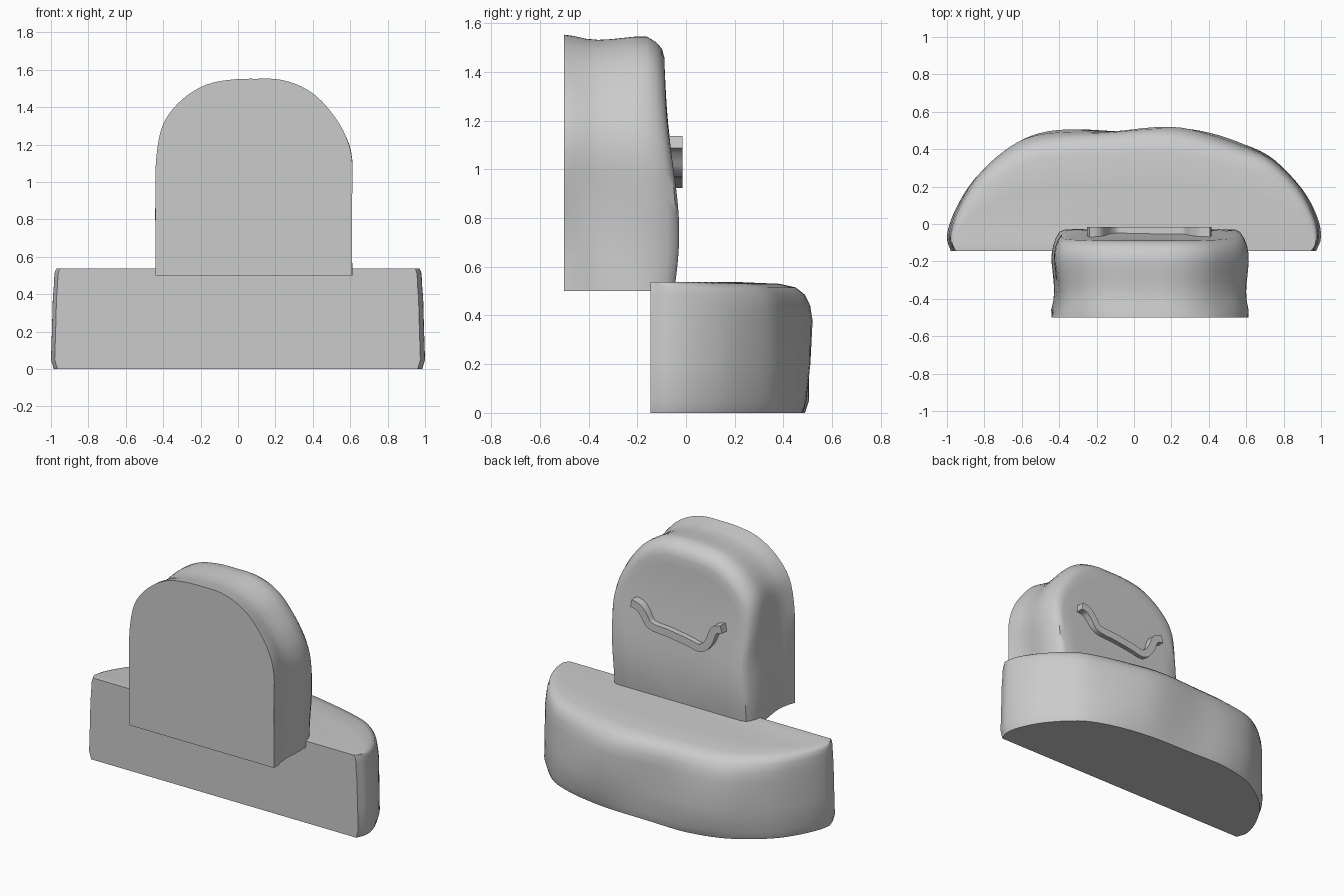
import bpy, bmesh, math
from mathutils import Vector

if "Cube" in bpy.data.objects:
    bpy.data.objects.remove(bpy.data.objects["Cube"])


def smooth_path(pts, steps=4):
    """Catmull-Rom curve through 2D points."""
    p = [Vector(q) for q in pts]
    p = [2 * p[0] - p[1]] + p + [2 * p[-1] - p[-2]]
    out = []
    for a, b, c, d in zip(p, p[1:], p[2:], p[3:]):
        for i in range(steps):
            t = i / steps
            out.append(0.5 * (2 * b + (c - a) * t + (2 * a - 5 * b + 4 * c - d) * t * t
                              + (3 * b - a - 3 * c + d) * t ** 3))
    return out + [p[-2]]


def loft(name, rings, angle=40):
    """Join closed rings of points into a capped solid."""
    bm = bmesh.new()
    rows = [[bm.verts.new(v) for v in r] for r in rings]
    n = len(rows[0])
    for a, b in zip(rows, rows[1:]):
        for i in range(n):
            j = (i + 1) % n
            bm.faces.new((a[i], a[j], b[j], b[i]))
    bm.faces.new(rows[0])
    bm.faces.new(rows[-1])
    bmesh.ops.remove_doubles(bm, verts=bm.verts[:], dist=0.0005)
    bmesh.ops.recalc_face_normals(bm, faces=bm.faces[:])
    me = bpy.data.meshes.new(name)
    bm.to_mesh(me)
    bm.free()
    ob = bpy.data.objects.new(name, me)
    bpy.context.collection.objects.link(ob)
    bpy.ops.object.select_all(action='DESELECT')
    ob.select_set(True)
    bpy.context.view_layer.objects.active = ob
    bpy.ops.object.shade_smooth_by_angle(angle=math.radians(angle))
    return ob


# Base: worn half-round slab with a flat front
FRONT = -0.145
plan = smooth_path([(-0.98, FRONT), (-1, -0.06), (-0.955, 0.08), (-0.85, 0.25), (-0.7, 0.385),
                    (-0.55, 0.465), (-0.35, 0.5), (-0.1, 0.5), (0.2, 0.51), (0.4, 0.48),
                    (0.6, 0.42), (0.75, 0.345), (0.9, 0.19), (0.98, 0.04), (1, -0.07),
                    (0.975, FRONT)])
levels = [(0, .985, .965), (.05, 1, .99), (.2, .995, 1), (.38, .99, 1), (.44, .985, .985),
          (.485, .983, .955), (.515, .98, .9), (.53, .975, .8), (.537, .97, .55)]
base_rings = []
for z, sx, sy in levels:
    ring = []
    for p in plan:
        w = (p.y - FRONT) / 0.65
        dent = 1 - 0.015 * w * math.sin(p.x * 7 + z * 9)
        ring.append((p.x * sx, FRONT + (p.y - FRONT) * sy * dent, z))
    base_rings.append(ring)
loft("base_slab", base_rings)

# Headstone: arched block, flat front, grooved sides and a bulging back
CX, BOTTOM = 0.085, 0.5
arch = smooth_path([(-0.44, 0.5), (-0.44, 0.7), (-0.44, 0.9), (-0.438, 1.12), (-0.4, 1.31),
                    (-0.3, 1.44), (-0.17, 1.52), (-0.03, 1.548), (0.1, 1.552), (0.22, 1.548),
                    (0.34, 1.51), (0.45, 1.43), (0.56, 1.28), (0.61, 1.12), (0.61, 0.9),
                    (0.61, 0.7), (0.61, 0.5)])


def back_y(z):
    return -0.09 + 0.062 * math.exp(-((z - 0.74) / 0.38) ** 2)


# (depth, scale, blend towards the bulging back face)
slices = [(-.5, 1, 0), (-.46, .99, 0), (-.41, .968, 0), (-.36, .96, 0), (-.31, .965, 0),
          (-.26, .975, 0), (-.21, .985, 0), (-.16, .985, 0), (-.125, .97, .1),
          (-.105, .945, .4), (-.09, .91, .8), (0, .86, 1), (0, .7, 1), (0, .52, 1),
          (0, .34, 1), (0, .16, 1), (0, 0, 1)]
stone_rings = []
for y, s, b in slices:
    ring = []
    for p in arch:
        up = (p.y - BOTTOM) * (1 - (1 - s) * (0.5 if y < -.13 else 1))
        z = BOTTOM + up
        x = CX + (p.x - CX) * s
        if -.5 < y < -.08:
            x += 0.008 * math.sin(z * 9 + y * 6)
        ring.append((x, y * (1 - b) + back_y(z) * b, z))
    stone_rings.append(ring)
loft("arched_stone", stone_rings)

# Wavy raised moulding on the back of the stone
path = smooth_path([(-0.245, 1.112), (-0.19, 1.09), (-0.15, 1.0), (-0.09, 0.95), (0.0, 0.965),
                    (0.14, 0.985), (0.27, 1.0), (0.32, 1.06), (0.36, 1.1), (0.41, 1.112)])
upper, lower = [], []
for i, p in enumerate(path):
    t = path[min(i + 1, len(path) - 1)] - path[max(i - 1, 0)]
    n = Vector((-t.y, t.x)).normalized() * 0.025
    upper.append(p + n)
    lower.append(p - n)
outline = upper + lower[::-1]
loft("wavy_moulding", [[(p.x, y, p.y) for p in outline] for y in (-0.09, -0.015)])
